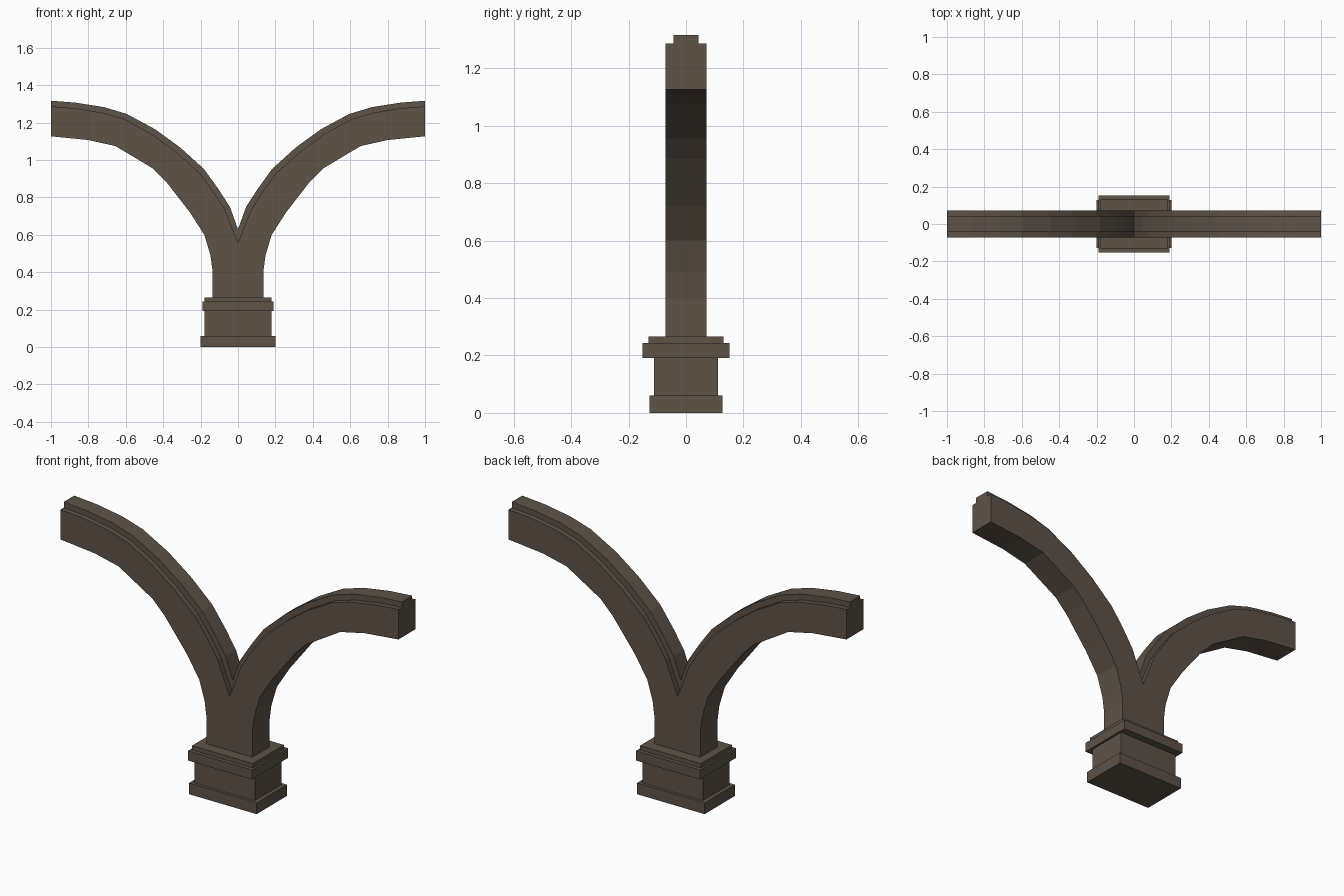
import bpy, bmesh

if "Cube" in bpy.data.objects:
    bpy.data.objects.remove(bpy.data.objects["Cube"])

stone = bpy.data.materials.new("brown stone")
stone.diffuse_color = (0.112, 0.084, 0.062, 1)
stone.use_nodes = True
stone.node_tree.nodes["Principled BSDF"].inputs["Base Color"].default_value = stone.diffuse_color


def finish(bm, name):
    bmesh.ops.recalc_face_normals(bm, faces=bm.faces)
    me = bpy.data.meshes.new(name)
    bm.to_mesh(me)
    bm.free()
    me.materials.append(stone)
    ob = bpy.data.objects.new(name, me)
    bpy.context.collection.objects.link(ob)
    return ob


def slab(name, hx, hy, z0, z1):
    bm = bmesh.new()
    bmesh.ops.create_cube(bm, size=1)
    for v in bm.verts:
        v.co = (v.co.x * 2 * hx, v.co.y * 2 * hy, z0 + (v.co.z + .5) * (z1 - z0))
    return finish(bm, name)


def strip(name, upper, lower, hy):
    """Solid between two curves of x,z points, mirrored to both sides."""
    bm = bmesh.new()
    for s in (-1, 1):
        outline = [(s * x, z) for x, z in upper + lower[::-1]]
        # drop the repeated point where curves meet
        face = bm.faces.new([bm.verts.new((x, -hy, z)) for x, z in outline])
        out = bmesh.ops.extrude_face_region(bm, geom=[face])
        for v in out["geom"]:
            if isinstance(v, bmesh.types.BMVert):
                v.co.y = hy
    # remove the inner walls on the symmetry plane and weld the halves
    inner = [f for f in bm.faces if all(abs(v.co.x) < 1e-5 for v in f.verts)]
    bmesh.ops.delete(bm, geom=inner, context='FACES_ONLY')
    bmesh.ops.remove_doubles(bm, verts=bm.verts, dist=1e-5)
    return finish(bm, name)


# arch curves, from the outer end to the centre
ridge_top = [(1, 1.317), (.87, 1.307), (.717, 1.283), (.594, 1.246), (.444, 1.165),
             (.31, 1.068), (.182, .952), (.105, .845), (.043, .749), (0, .63)]
ledge = [(1, 1.287), (.87, 1.277), (.724, 1.253), (.605, 1.218), (.46, 1.137),
         (.33, 1.042), (.205, .931), (.131, .830), (.07, .735), (0, .556)]
underside = [(1, 1.127), (.80, 1.107), (.656, 1.075), (.455, .955), (.385, .885),
             (.257, .72), (.18, .60), (.147, .49), (.135, .40), (.135, .26), (0, .26)]

strip("arch_body", ledge, underside, .072)
strip("arch_ridge", ridge_top, ledge, .044)

# pedestal
slab("plinth", .20, .128, 0, .06)
slab("pedestal_block", .178, .112, .06, .192)
slab("capital", .19, .152, .192, .243)
slab("capital_top", .18, .131, .243, .266)
